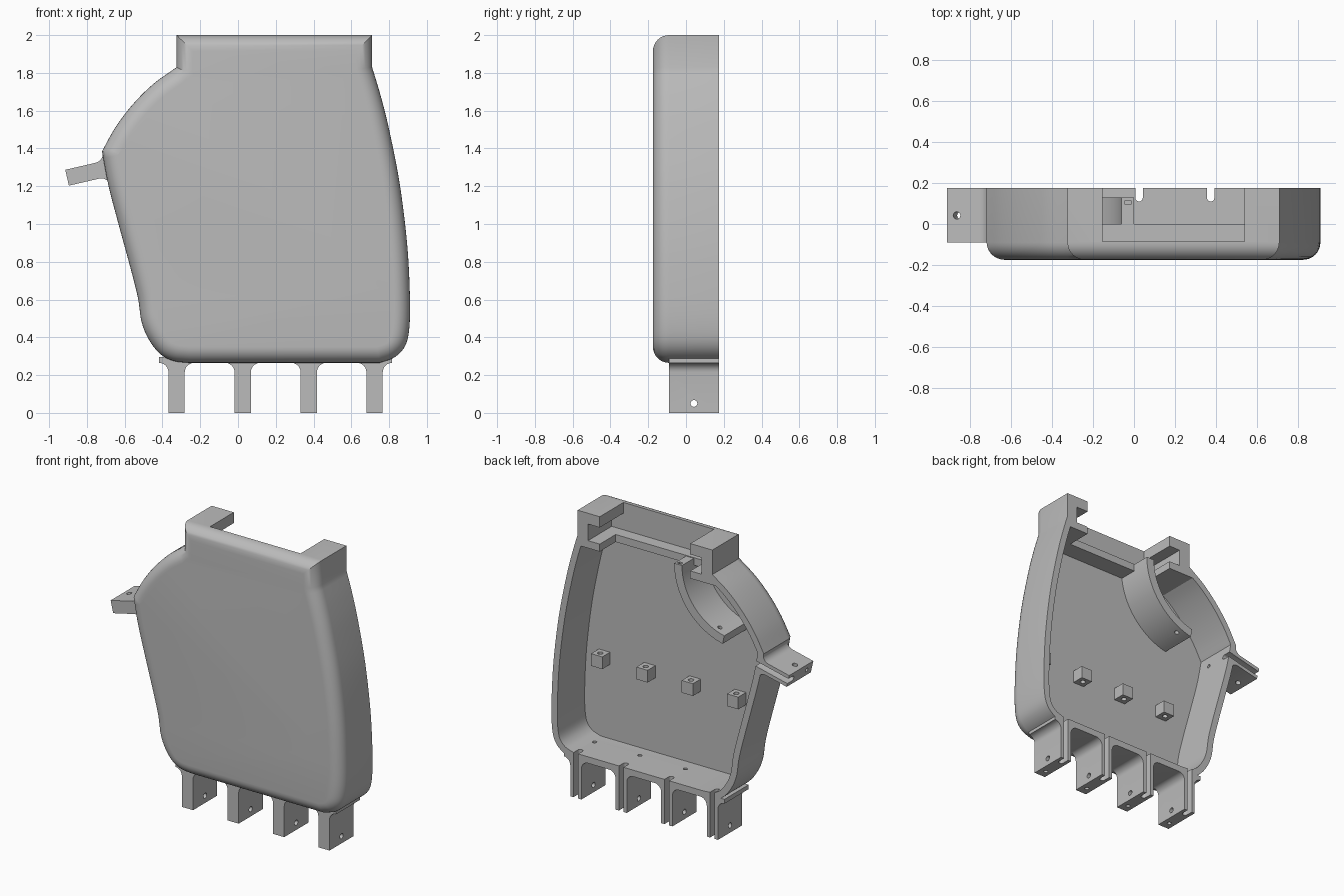
import bpy, bmesh, math
from mathutils import Vector, Matrix

cube = bpy.data.objects.get("Cube")
if cube:
    bpy.data.objects.remove(cube)

grey = bpy.data.materials.new("light grey plastic")
grey.use_nodes = True
grey.diffuse_color = (0.5, 0.5, 0.5, 1)
grey.node_tree.nodes["Principled BSDF"].inputs["Base Color"].default_value = (0.5, 0.5, 0.5, 1)

BACK, FRONT, ROUND, WALL = 0.175, -0.175, 0.085, 0.045
FLOOR = -0.125          # inner face of the front wall


# ---------- helpers ----------
def loft(name, rings):
    """Closed solid through rings of 3D points."""
    bm = bmesh.new()
    loops = [[bm.verts.new(p) for p in ring] for ring in rings]
    n = len(loops[0])
    for a, b in zip(loops, loops[1:]):
        for i in range(n):
            j = (i + 1) % n
            bm.faces.new((a[i], a[j], b[j], b[i]))
    bm.faces.new(loops[0])
    bm.faces.new(loops[-1])
    bmesh.ops.recalc_face_normals(bm, faces=bm.faces)
    mesh = bpy.data.meshes.new(name)
    bm.to_mesh(mesh)
    bm.free()
    mesh.materials.append(grey)
    ob = bpy.data.objects.new(name, mesh)
    bpy.context.collection.objects.link(ob)
    return ob


def prism(name, poly, c0, c1, origin=(0, 0, 0), a=(1, 0, 0), b=(0, 0, 1), c=(0, 1, 0)):
    """Extrude a 2D profile (axes a, b) along c."""
    o, a, b, c = map(Vector, (origin, a, b, c))
    return loft(name, [[o + a * p + b * q + c * h for p, q in poly] for h in (c0, c1)])


def box(name, x0, x1, y0, y1, z0, z1):
    return prism(name, [(x0, z0), (x1, z0), (x1, z1), (x0, z1)], y0, y1)


def arc(cx, cy, r, a0, a1, n):
    return [(cx + r * math.cos(math.radians(a0 + (a1 - a0) * i / n)),
             cy + r * math.sin(math.radians(a0 + (a1 - a0) * i / n))) for i in range(n + 1)]


def circle(cx, cy, r):
    return arc(cx, cy, r, 0, 360, 16)[:-1]


def combine(target, other, operation="DIFFERENCE"):
    mod = target.modifiers.new("combine", "BOOLEAN")
    mod.operation, mod.object, mod.solver = operation, other, "EXACT"
    with bpy.context.temp_override(object=target, active_object=target):
        bpy.ops.object.modifier_apply(modifier=mod.name)
    bpy.data.objects.remove(other)


def spline(points, steps=5):
    """Smooth curve through points, last point left out."""
    p = [Vector(q) for q in points]
    p = [2 * p[0] - p[1]] + p + [2 * p[-1] - p[-2]]
    out = []
    for i in range(1, len(p) - 2):
        a, b, c, d = p[i - 1:i + 3]
        for k in range(steps):
            t = k / steps
            out.append(0.5 * (2 * b + (c - a) * t + (2 * a - 5 * b + 4 * c - d) * t * t
                              + (3 * b - a - 3 * c + d) * t ** 3))
    return out


def inset(poly, d):
    out = []
    for i, p in enumerate(poly):
        e1, e2 = (p - poly[i - 1]).normalized(), (poly[(i + 1) % len(poly)] - p).normalized()
        n1, n2 = Vector((-e1.y, e1.x)), Vector((-e2.y, e2.x))
        out.append(p + (n1 + n2) * d / (1 + n1.dot(n2)))
    return out


# ---------- palm body with rounded front ----------
outline = [Vector((-0.325, 2.0))]
outline += spline([(-0.325, 1.83), (-0.45, 1.74), (-0.56, 1.63), (-0.65, 1.51), (-0.72, 1.385)])
outline += spline([(-0.72, 1.385), (-0.685, 1.2), (-0.63, 0.99), (-0.57, 0.77), (-0.53, 0.61),
                   (-0.51, 0.48), (-0.47, 0.385), (-0.41, 0.31), (-0.34, 0.275), (-0.26, 0.265)])
outline += spline([(-0.26, 0.265), (0.75, 0.265)], 1)
outline += spline([(0.75, 0.265), (0.83, 0.295), (0.885, 0.355), (0.907, 0.45), (0.91, 0.62),
                   (0.895, 0.9), (0.855, 1.22), (0.8, 1.5), (0.755, 1.68), (0.71, 1.83)])
outline += [Vector((0.71, 1.83)), Vector((0.71, 2.0))]

rings = [[(p.x, 0.2, p.y) for p in outline]]
for k in range(9):
    t = math.radians(90 * k / 8)
    y = FRONT + ROUND * (1 - math.sin(t))
    rings.append([(p.x, y, p.y) for p in inset(outline, ROUND * (1 - math.cos(t)))])
palm = loft("palm_shell", rings)

# ---------- finger and thumb mounts ----------
lean = math.radians(13)
mounts = [((x, 0, 0), (1, 0, 0), (0, 0, 1), 0.265) for x in (-0.325, 0.025, 0.375, 0.723)]
mounts.append(((-0.905, 0, 1.245), (math.sin(lean), 0, -math.cos(lean)),
               (math.cos(lean), 0, math.sin(lean)), 0.215))
HALF, FIL = 0.043, 0.05
for o, u, v, length in mounts:
    side = [(HALF, 0)] + arc(HALF + FIL, length - FIL, FIL, 180, 90, 6) + [(HALF + FIL, length + 0.03)]
    profile = side + [(-p, q) for p, q in reversed(side)]
    combine(palm, prism("mount", profile, -0.09, 0.2, o, u, v), "UNION")

# ---------- hollow inside and flat back ----------
cavity = [p for p in inset(outline, WALL) if p.y < 1.76]
combine(palm, prism("cavity", cavity, FLOOR, 0.4))
combine(palm, box("back_trim", -2, 2, BACK, 0.5, -1, 3))

# ---------- wrist socket: notch, side groove, open shelf ----------
combine(palm, box("notch", -0.155, 0.54, -0.085, 0.4, 1.87, 2.2))
combine(palm, box("groove", -0.24, 0.63, -0.085, 0.4, 1.81, 1.925))
combine(palm, box("shelf_gap", -0.155, 0.54, 0, 0.4, 1.6, 1.86))

# ---------- tendon slots, cord holes and hinge pin holes ----------
slot = [(0.018, 0.3)] + arc(0, 0.128, 0.018, 0, -180, 8) + [(-0.018, 0.3)]
for o, u, v, length in mounts:
    combine(palm, prism("slot", slot, -0.1, length + 0.07, o, u, (0, 1, 0), v))
    combine(palm, prism("cord_hole", circle(0, -0.03, 0.014), -0.1, length + 0.07, o, u, (0, 1, 0), v))
    combine(palm, prism("pin_hole", circle(0.042, 0.05, 0.018), -0.07, 0.07, o, (0, 1, 0), v, u))

# ---------- curved thumb strap ----------
CX, CZ, R = -0.47, 1.805, 0.47
strap = prism("thumb_strap", arc(CX, CZ, R, 0, -78, 24) + arc(CX, CZ, R - 0.06, -78, 0, 24), -0.13, 0.13)
t = math.radians(-68)
combine(strap, prism("strap_hole", circle(0, 0.08, 0.015), 0.3, 0.6, (CX, 0, CZ),
                     (-math.sin(t), 0, math.cos(t)), (0, 1, 0), (math.cos(t), 0, math.sin(t))))
combine(strap, box("strap_socket", -0.045, -0.015, 0.095, 0.115, 1.7, 1.9))

# ---------- cord guide pegs ----------
pegs = []
for i in range(4):
    x = -0.33 + 0.348 * i
    peg = box(f"cord_guide_{i + 1}", x - 0.043, x + 0.043, -0.13, -0.04, 0.825, 0.91)
    combine(peg, prism("guide_hole", circle(x, -0.08, 0.018), 0.7, 1, (0, 0, 0),
                       (1, 0, 0), (0, 1, 0), (0, 0, 1)))
    pegs.append(peg)

# ---------- shading ----------
bpy.ops.object.select_all(action="DESELECT")
for ob in [palm, strap] + pegs:
    ob.select_set(True)
bpy.context.view_layer.objects.active = palm
bpy.ops.object.shade_smooth_by_angle(angle=math.radians(30))
